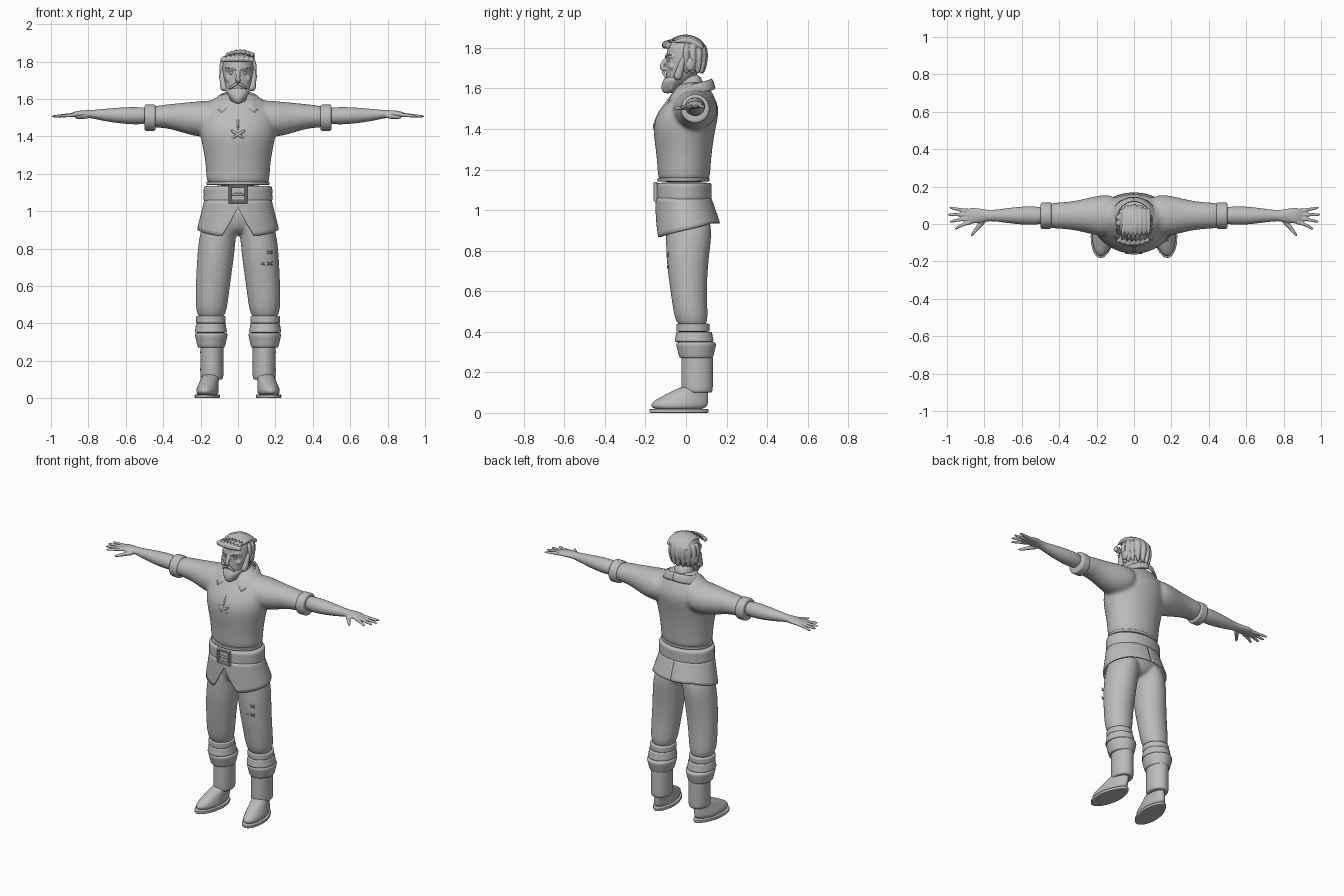
import bpy, bmesh
from math import sin, cos, pi, tau
from mathutils import Vector

cube = bpy.data.objects.get("Cube")
if cube:
    bpy.data.objects.remove(cube)

grey = bpy.data.materials.new("plain grey")
grey.use_nodes = True
tone = (.5, .5, .5, 1)
grey.diffuse_color = tone
grey.node_tree.nodes["Principled BSDF"].inputs["Base Color"].default_value = tone


def mix(start, end, t):
    return start + (end - start) * t


def oval(z, half, front, back, x=0, scale=1):
    """One level ring, given by its half width and its front and back limits."""
    centre = Vector((x, (front + back) / 2, z))
    return centre, Vector((half * scale, 0, 0)), Vector((0, (back - front) / 2 * scale, 0))


def column(*rows):
    return [oval(*row) for row in rows]


def band(low, high, half, front, back, x=0, flare=1):
    """Short upright cuff with crisp rims and a slightly hollow side."""
    middle = mix(1, flare, .5) * .97
    profile = ((low, .85), (low, 1), (mix(low, high, .5), middle), (high, flare), (high, .85))
    return [oval(z, half, front, back, x, scale) for z, scale in profile]


def sideways(*rows, y=.045):
    """Shell along x: rows of x, height, depth radius, height radius."""
    return [(Vector((x, y, z)), Vector((0, depth, 0)), Vector((0, 0, tall))) for x, z, depth, tall in rows]


def tube(points, thick, taper=1.0, flat=1.0):
    """Swept shell through the points, tapering towards its end."""
    points = [Vector(p) for p in points]
    last = len(points) - 1
    rings = []
    for i, point in enumerate(points):
        along = (points[min(i + 1, last)] - points[max(i - 1, 0)]).normalized()
        reference = Vector((0, 1, 0)) if abs(along.y) < .8 else Vector((0, 0, 1))
        side = along.cross(reference).normalized()
        radius = thick * mix(1, taper, i / last)
        rings.append((point, side * radius, side.cross(along) * radius * flat))
    return rings


def ball(x, y, z, wide, deep, tall, steps=8):
    angles = [mix(-pi, pi, (k + .5) / steps) / 2 for k in range(steps)]
    return [oval(z + tall * sin(a), wide, y - deep, y + deep, x, cos(a)) for a in angles]


def pair(*shells):
    """The shells and their mirror images."""
    mirrored = [[[Vector((-v.x, v.y, v.z)) for v in ring] for ring in shell] for shell in shells]
    return list(shells) + mirrored


def finish(name, bm, modifiers):
    bmesh.ops.recalc_face_normals(bm, faces=bm.faces)
    mesh = bpy.data.meshes.new(name)
    bm.to_mesh(mesh)
    bm.free()
    mesh.materials.append(grey)
    for face in mesh.polygons:
        face.use_smooth = True
    obj = bpy.data.objects.new(name, mesh)
    bpy.context.collection.objects.link(obj)
    for kind, settings in modifiers:
        modifier = obj.modifiers.new(kind.title(), kind)
        for key, value in settings.items():
            setattr(modifier, key, value)
    return obj


def part(name, shells, sides=20, voxel=0.0, relax=3):
    """Skin the shells; a voxel size melts them into one surface."""
    bm = bmesh.new()
    for shell in shells:
        loops = [[bm.verts.new(centre + u * cos(tau * k / sides) + v * sin(tau * k / sides))
                  for k in range(sides)] for centre, u, v in shell]
        for low, high in zip(loops, loops[1:]):
            for k in range(sides):
                bm.faces.new((low[k - 1], low[k], high[k], high[k - 1]))
        bm.faces.new(loops[0])
        bm.faces.new(loops[-1])
    modifiers = [("SUBSURF", dict(levels=2, render_levels=2))]
    if voxel:
        modifiers.append(("REMESH", dict(mode="VOXEL", voxel_size=voxel, use_smooth_shade=True)))
        modifiers.append(("SMOOTH", dict(iterations=relax)))
    return finish(name, bm, modifiers)


def sheet(name, shape, across, down):
    bm = bmesh.new()
    grid = [[bm.verts.new(shape(i / across, j / down)) for j in range(down + 1)] for i in range(across + 1)]
    for a, b in zip(grid, grid[1:]):
        for j in range(down):
            bm.faces.new((a[j], b[j], b[j + 1], a[j + 1]))
    return finish(name, bm, [("SOLIDIFY", dict(thickness=.01, offset=0))])


def stitch(x, y, z, size):
    """Two crossed laces."""
    return [tube([(x - size, y + .01, z - rise), (x, y, z), (x + size, y + .01, z + rise)], size / 5)
            for rise in (-size * .6, size * .6)]


# Shirt: torso and sleeves melted together, with turned cuffs and a hem
torso = column((1.13, .17, -.14, .12), (1.18, .17, -.14, .12), (1.3, .18, -.15, .13), (1.42, .21, -.17, .15),
               (1.5, .21, -.13, .17), (1.56, .18, -.08, .14), (1.64, .09, -.03, .1))
sleeve = sideways((.07, 1.5, .12, .1), (.2, 1.49, .11, .1), (.3, 1.5, .08, .08), (.4, 1.51, .07, .06),
                  (.48, 1.5, .07, .06))
part("shirt", [torso] + pair(sleeve), voxel=.01, relax=8)
cuff_profile = ((.44, .05), (.44, .075), (.47, .07), (.5, .075), (.5, .05))
part("sleeve_cuffs", pair(sideways(*[(x, 1.5, r, r) for x, r in cuff_profile])))
part("shirt_hem", [band(1.14, 1.16, .174, -.145, .12)])
part("placket", [tube([(0, -.09, 1.53), (0, -.13, 1.49), (0, -.155, 1.43)], .006)], sides=8)


# Collar: two halves falling outwards to points in front
def collar(side):
    def shape(u, v):
        inner, outer = mix(.1, pi, u), mix(.7, pi, u)
        neck = Vector((side * .09 * sin(inner), .03 - .09 * cos(inner), mix(1.55, 1.645, u ** .5)))
        rim = Vector((side * .13 * sin(outer), .01 - .13 * cos(outer), mix(1.52, 1.6, u ** .6)))
        return neck.lerp(rim, v) + Vector((0, 0, sin(pi * v) / 80))
    return shape


sheet("left_collar", collar(1), 24, 6)
sheet("right_collar", collar(-1), 24, 6)

# Crossed laces on the chest and the mended left knee
part("chest_lacing", stitch(0, -.16, 1.41, .04) + stitch(0, -.155, 1.36, .03), sides=8)
mends = [s for x in (.13, .17) for z in (.72, .78) for s in stitch(x, -.094, z, .017)]
part("knee_mending", mends, sides=8)

# Belt and square buckle
part("belt", [band(1.045, 1.135, .188, -.15, .13)], sides=32)
bpy.ops.mesh.primitive_torus_add(major_segments=4, minor_segments=8, major_radius=.06, minor_radius=.01,
                                 location=(0, -.15, 1.09), rotation=(pi / 2, pi / 4, 0))
buckle = bpy.context.object
buckle.name = "buckle"
buckle.data.materials.append(grey)
part("buckle_prong", [tube([(x, -.15, 1.09) for x in (-.04, 0, .04)], .007)], sides=8)


# Tunic skirt, split in front with two pointed tails
def skirt(u, v):
    turn = mix(-pi, pi, u)
    bend = abs(turn)
    split = bend < .4
    hem = mix(1.02, .865, bend / .4) if split else mix(.865, .935, min(1, (bend - .4) / 2))
    z = mix(1.06, hem, v)
    drop = (1.06 - z) * 7
    front, back = -.145, mix(.12, .17, drop)
    return Vector((mix(.175, .21, drop) * sin(turn), (front + back) / 2 - (back - front) / 2 * cos(turn), z))


sheet("tunic_skirt", skirt, 80, 8)

# Trousers with two bunched rolls at the bottom
leg = column((1, .09, -.1, .12, .08), (.87, .1, -.1, .13, .11), (.75, .1, -.1, .11, .12),
             (.55, .09, -.07, .1, .14), (.4, .08, -.05, .12, .145))
hips = column((1.05, .16, -.11, .11), (.95, .17, -.1, .13), (.87, .08, -.07, .09))
part("trousers", [hips] + pair(leg), voxel=.01)
part("trouser_rolls", pair(band(.4, .44, .082, -.05, .12, .145), band(.35, .4, .09, -.06, .14, .145, .9)))

# Boots: shaft, folded top, foot and sole
part("boot_shafts", pair(band(.1, .3, .064, -.025, .135, .14)))
part("boot_folds", pair(band(.27, .35, .075, -.035, .135, .143, 1.25)))
foot = column((.01, .06, -.17, .1, .16), (.05, .06, -.18, .11, .16), (.08, .05, -.12, .11, .155),
              (.14, .05, -.01, .11, .145))
for name, shell in (("boot_feet", foot), ("boot_soles", band(0, .02, .068, -.185, .115, .16))):
    boots = part(name, pair(shell), sides=28)
    for v in boots.data.vertices:
        # turn the toes outwards and narrow the heel
        side = 1 if v.co.x > 0 else -1
        narrow = 1 - max(0, v.co.y) * 1.5
        v.co.x = side * (mix(.155, abs(v.co.x), narrow) - v.co.y / 10)

# Arms and hands: four fanned fingers and a thumb
forearm = sideways((.45, 1.51, .045, .045), (.58, 1.51, .055, .05), (.74, 1.515, .03, .03), (.79, 1.52, .03, .02),
                   (.85, 1.52, .045, .02), (.9, 1.515, .04, .01))
digits = []
for i in range(4):
    root, tip = .07 - i / 50, .09 - i / 25
    reach = 1 - (i - 1) ** 2 / 100
    digits.append(tube([(mix(.86, reach, t), mix(root, tip, t * t), 1.517 - t / 90) for t in (0, .3, .7, 1)],
                       .012, .6))
digits.append(tube([(.79, .03, 1.51), (.83, -.01, 1.505), (.875, -.07, 1.5)], .016, .5))
part("arms_and_hands", pair(forearm, *digits), voxel=.005, relax=2)

# Neck and face
part("neck", [column((1.5, .07, -.04, .1), (1.58, .065, -.04, .09), (1.68, .06, -.04, .08))])
skull = column((1.6, .03, -.09, -.02), (1.65, .07, -.1, .04), (1.7, .08, -.1, .08), (1.76, .087, -.1, .1),
               (1.82, .08, -.09, .1), (1.85, .05, -.05, .06))
nose = tube([(0, -.09, 1.755), (0, -.11, 1.73), (0, -.125, 1.7), (0, -.1, 1.69)], .011, 1.3)
brow = tube([(0, -.09, 1.75), (.035, -.09, 1.762), (.07, -.06, 1.757)], .012, .8)
cheek = ball(.048, -.066, 1.708, .022, .02, .02)
part("face", [skull, nose] + pair(brow, cheek), voxel=.0045)
part("ears", pair(ball(.088, .02, 1.72, .013, .024, .034)))
part("eyes", pair(ball(.034, -.084, 1.738, .014, .01, .008)))
part("eyebrows", pair(tube([(.01, -.1, 1.752), (.035, -.1, 1.766), (.07, -.07, 1.765)], .007, .5)), sides=8)

# Beard with locks and sideburns, and a moustache
chin = column((1.575, .02, -.11, -.07), (1.59, .03, -.12, -.05), (1.62, .055, -.125, -.01),
              (1.67, .08, -.1, .03))
sideburn = tube([(.07, -.045, 1.64), (.08, -.03, 1.69), (.087, -.01, 1.76)], .025, .5)
whiskers = [tube([(x, x - .1, 1.66), (x, x - .112, 1.63), (x * .7, x / 2 - .1, 1.583)], .014, .5)
            for x in (.008, .028, .046)]
part("beard", [chin] + pair(sideburn, *whiskers), voxel=.0045, relax=2)
part("moustache", pair(tube([(0, -.11, 1.682), (.022, -.112, 1.676), (.046, -.094, 1.65)], .01, .5)), sides=10)

# Hair: a cap with a swept quiff and combed locks round the back
strands = [ball(0, .024, 1.772, .094, .086, .088)]
for i in range(7):
    x = mix(-.075, .075, i / 6)
    lift = .022 * cos(x * 18)
    strands.append(tube([(x - .01, -.084 - lift, 1.795), (x, -.088 - lift, 1.82 + lift / 2),
                         (x * .9 + .01, -.045, 1.83 + lift), (x * .8 + .015, .03, 1.835 + lift),
                         (x * .9 + .01, .09, 1.79 + lift)], .017, .8))
for i in range(9):
    turn = mix(-1.75, 1.75, i / 8)
    strands.append(tube([(sin(turn) * r, .015 + cos(turn) * r * .9, z)
                         for r, z in ((.075, 1.82), (.09, 1.77), (.085, 1.72), (.07, 1.67))], .018, .7))
part("hair", strands, sides=10, voxel=.0045, relax=2)
